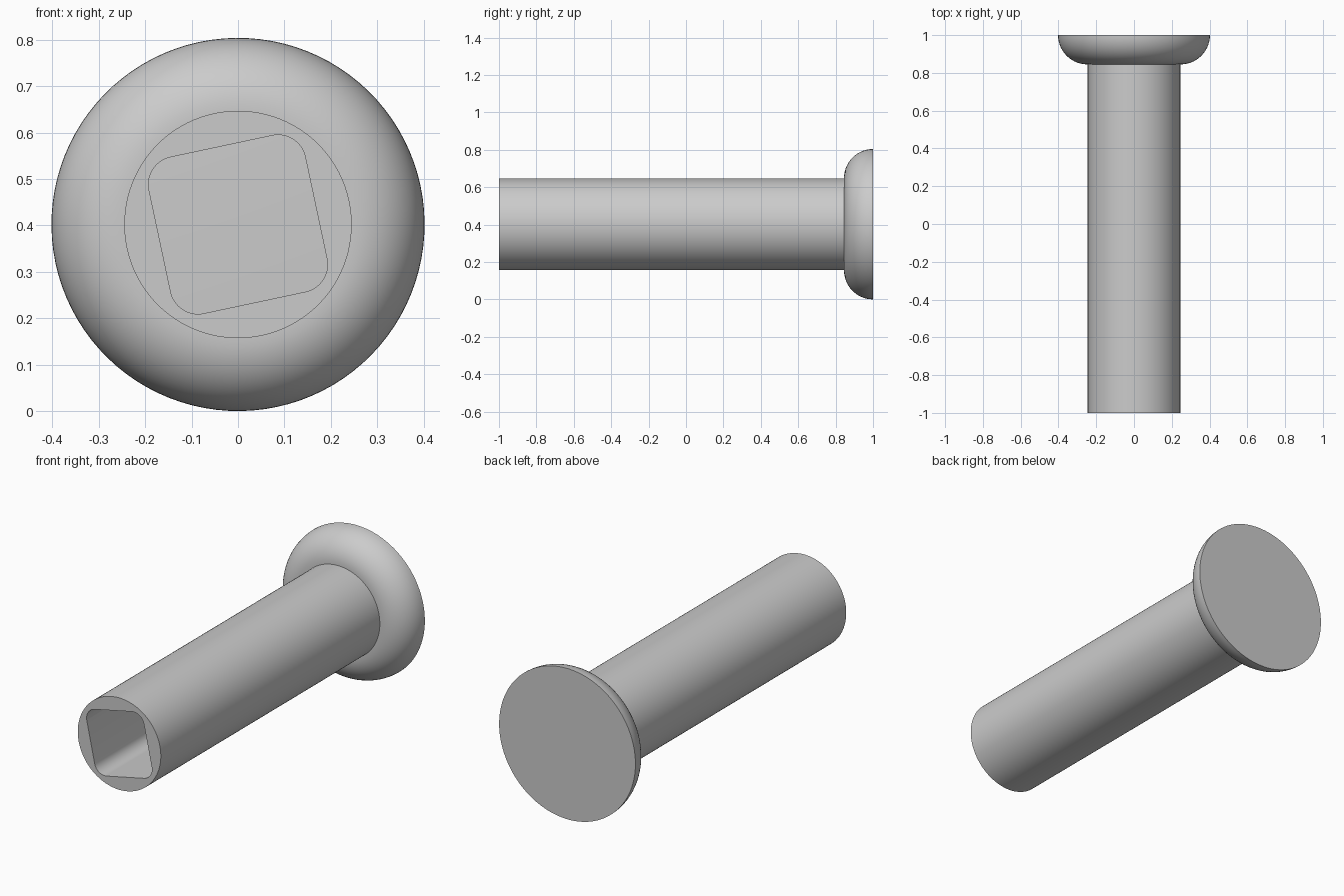
import bpy
import bmesh
from math import sin, cos, pi, radians

cube = bpy.data.objects.get("Cube")
if cube:
    bpy.data.objects.remove(cube)

SIDES = 96
HEAD_R = 0.402
SHAFT_R = 0.245
FRONT, SEAT, BACK = -1.0, 0.845, 1.0
TWIST = radians(12)

grey = bpy.data.materials.new("plain grey")
grey.use_nodes = True
grey.diffuse_color = (0.6, 0.6, 0.6, 1)
grey.node_tree.nodes["Principled BSDF"].inputs["Base Color"].default_value = (0.6, 0.6, 0.6, 1)


def circle(radius):
    return [(radius * cos(TWIST + 2 * pi * i / SIDES),
             radius * sin(TWIST + 2 * pi * i / SIDES)) for i in range(SIDES)]


def rounded_square(half, radius):
    """Twisted square outline with round corners, SIDES points in all."""
    points, per_corner = [], SIDES // 4
    for corner in range(4):
        middle = corner * pi / 2 + pi / 4
        reach = (half - radius) * 2 ** 0.5
        for i in range(per_corner):
            a = corner * pi / 2 + pi / 2 * i / (per_corner - 1)
            u = reach * cos(middle) + radius * cos(a)
            v = reach * sin(middle) + radius * sin(a)
            points.append((u * cos(TWIST) - v * sin(TWIST),
                           u * sin(TWIST) + v * cos(TWIST)))
    return points


def skin(name, sections, cap_ends=False, closed=False):
    """Join outlines placed along y into one smooth surface."""
    bm = bmesh.new()
    rings = [[bm.verts.new((u, y, v + HEAD_R)) for u, v in outline]
             for outline, y in sections]
    pairs = list(zip(rings, rings[1:]))
    if closed:
        pairs.append((rings[-1], rings[0]))
    for a, b in pairs:
        for i in range(SIDES):
            j = (i + 1) % SIDES
            bm.faces.new((a[i], a[j], b[j], b[i]))
    if cap_ends:
        bm.faces.new(rings[0])
        bm.faces.new(rings[-1])
    bmesh.ops.recalc_face_normals(bm, faces=bm.faces)
    mesh = bpy.data.meshes.new(name)
    bm.to_mesh(mesh)
    bm.free()
    mesh.materials.append(grey)
    obj = bpy.data.objects.new(name, mesh)
    bpy.context.collection.objects.link(obj)
    bpy.ops.object.select_all(action='DESELECT')
    obj.select_set(True)
    bpy.context.view_layer.objects.active = obj
    bpy.ops.object.shade_smooth_by_angle(angle=radians(30))
    return obj


# Round shaft with a rounded square socket along its length
socket = rounded_square(0.172, 0.06)
rim = circle(SHAFT_R)
skin("shaft", [(rim, SEAT), (rim, FRONT), (socket, FRONT), (socket, SEAT)], closed=True)

# Domed head: quarter-round edge, flat back, and the floor of the socket
ROUND = BACK - SEAT
STEPS = 14
dome = []
for k in range(STEPS + 1):
    t = pi / 2 * k / STEPS
    dome.append((circle(HEAD_R - ROUND + ROUND * sin(t)), BACK - ROUND * cos(t)))
skin("head", dome, cap_ends=True)
